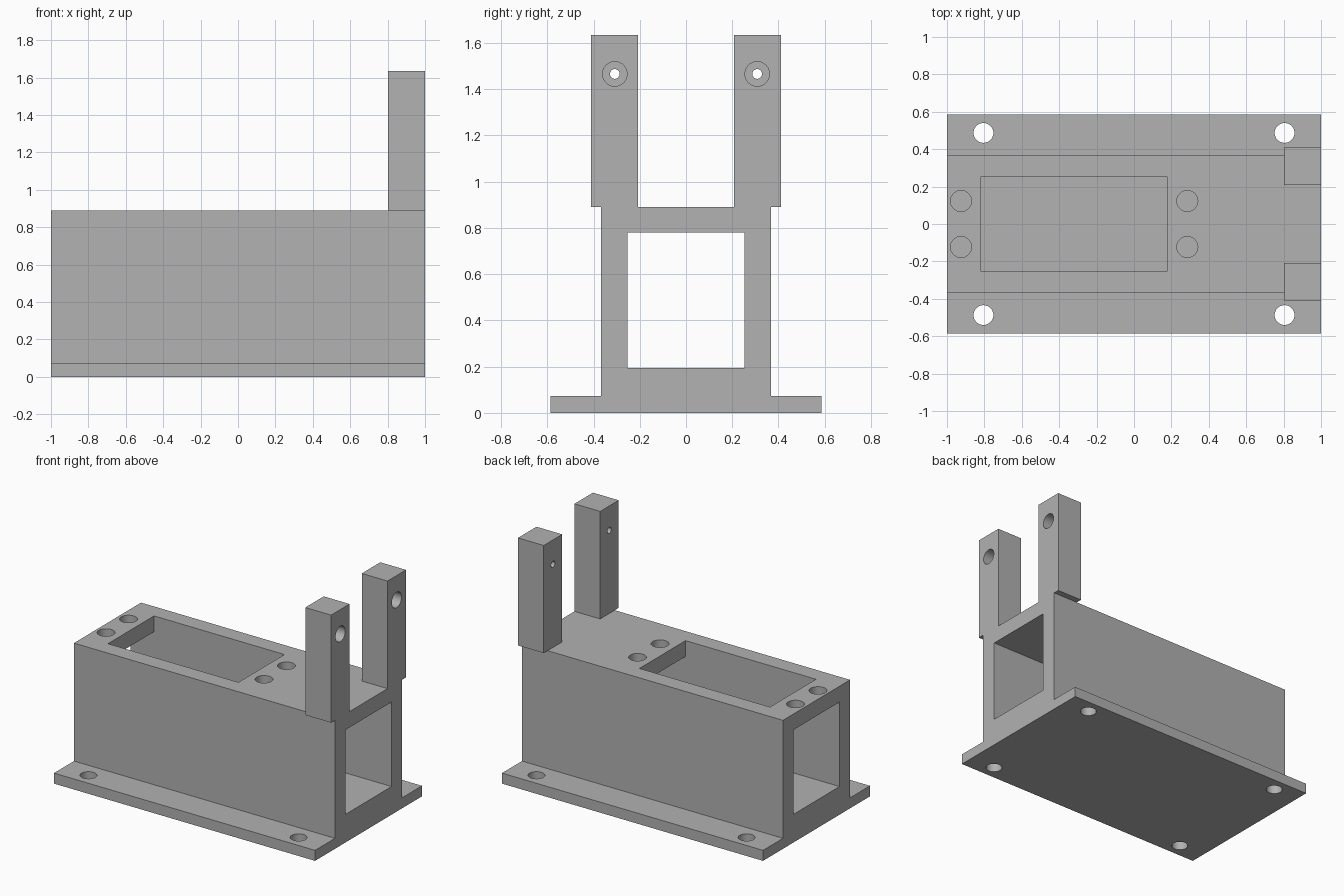
import bpy, bmesh
from math import pi
from mathutils import Matrix, Vector

if "Cube" in bpy.data.objects:
    bpy.data.objects.remove(bpy.data.objects["Cube"], do_unlink=True)

grey = bpy.data.materials.new("plain_grey")
grey.use_nodes = True
grey.diffuse_color = (0.445, 0.445, 0.445, 1)
grey.node_tree.nodes["Principled BSDF"].inputs["Base Color"].default_value = grey.diffuse_color


def make(name, bm):
    bmesh.ops.recalc_face_normals(bm, faces=bm.faces)
    mesh = bpy.data.meshes.new(name)
    bm.to_mesh(mesh)
    bm.free()
    mesh.materials.append(grey)
    ob = bpy.data.objects.new(name, mesh)
    bpy.context.scene.collection.objects.link(ob)
    return ob


def box(name, x, y, z):
    bm = bmesh.new()
    centre = Vector([sum(r) / 2 for r in (x, y, z)])
    size = [r[1] - r[0] for r in (x, y, z)]
    bmesh.ops.create_cube(bm, size=1, matrix=Matrix.Translation(centre) @ Matrix.Diagonal((*size, 1)))
    return make(name, bm)


def cylinder(name, centre, radius, length, along_x=False):
    bm = bmesh.new()
    turn = Matrix.Rotation(pi / 2 if along_x else 0, 4, "Y")
    bmesh.ops.create_cone(bm, cap_ends=True, segments=48, radius1=radius, radius2=radius,
                          depth=length, matrix=Matrix.Translation(centre) @ turn)
    return make(name, bm)


def combine(target, other, operation):
    mod = target.modifiers.new(operation.lower(), "BOOLEAN")
    mod.operation, mod.solver, mod.object = operation, "EXACT", other
    graph = bpy.context.evaluated_depsgraph_get()
    result = bpy.data.meshes.new_from_object(target.evaluated_get(graph))
    target.modifiers.clear()
    target.data = result
    bpy.data.objects.remove(other, do_unlink=True)


# Housing and flanged base, extruded lengthwise as one profile
half = [(0.585, 0), (0.585, 0.073), (0.367, 0.073), (0.367, 0.89)]
profile = half + [(-y, z) for y, z in reversed(half)]
bm = bmesh.new()
end = bm.faces.new([bm.verts.new((-1, y, z)) for y, z in profile])
sweep = bmesh.ops.extrude_face_region(bm, geom=[end], use_keep_orig=True)
bmesh.ops.translate(bm, vec=(2, 0, 0),
                    verts=[v for v in sweep["geom"] if isinstance(v, bmesh.types.BMVert)])
housing = make("bracket_housing", bm)

# Lengthwise tunnel and rectangular top opening
combine(housing, box("tunnel", (-1.1, 1.1), (-0.252, 0.252), (0.195, 0.78)), "DIFFERENCE")
combine(housing, box("opening", (-0.82, 0.18), (-0.252, 0.252), (0.6, 1)), "DIFFERENCE")

for side in (-1, 1):
    # Screw holes beside the opening and in the base flange
    for x in (-0.925, 0.285):
        combine(housing, cylinder("top_hole", (x, side * 0.123, 0.85), 0.056, 0.3), "DIFFERENCE")
    for x in (-0.805, 0.805):
        combine(housing, cylinder("base_hole", (x, side * 0.487, 0.04), 0.053, 0.3), "DIFFERENCE")

    # Upright post with a counterbored cross hole
    post = box("post", (0.803, 1), sorted((side * 0.208, side * 0.41)), (0.89, 1.635))
    combine(post, cylinder("pin_hole", (0.9, side * 0.308, 1.466), 0.021, 0.5, True), "DIFFERENCE")
    combine(post, cylinder("counterbore", (0.98, side * 0.308, 1.466), 0.053, 0.2, True), "DIFFERENCE")
    combine(housing, post, "UNION")

# Smooth hole walls, crisp edges
bpy.ops.object.select_all(action="DESELECT")
housing.select_set(True)
bpy.context.view_layer.objects.active = housing
bpy.ops.object.shade_smooth_by_angle(angle=0.5)
